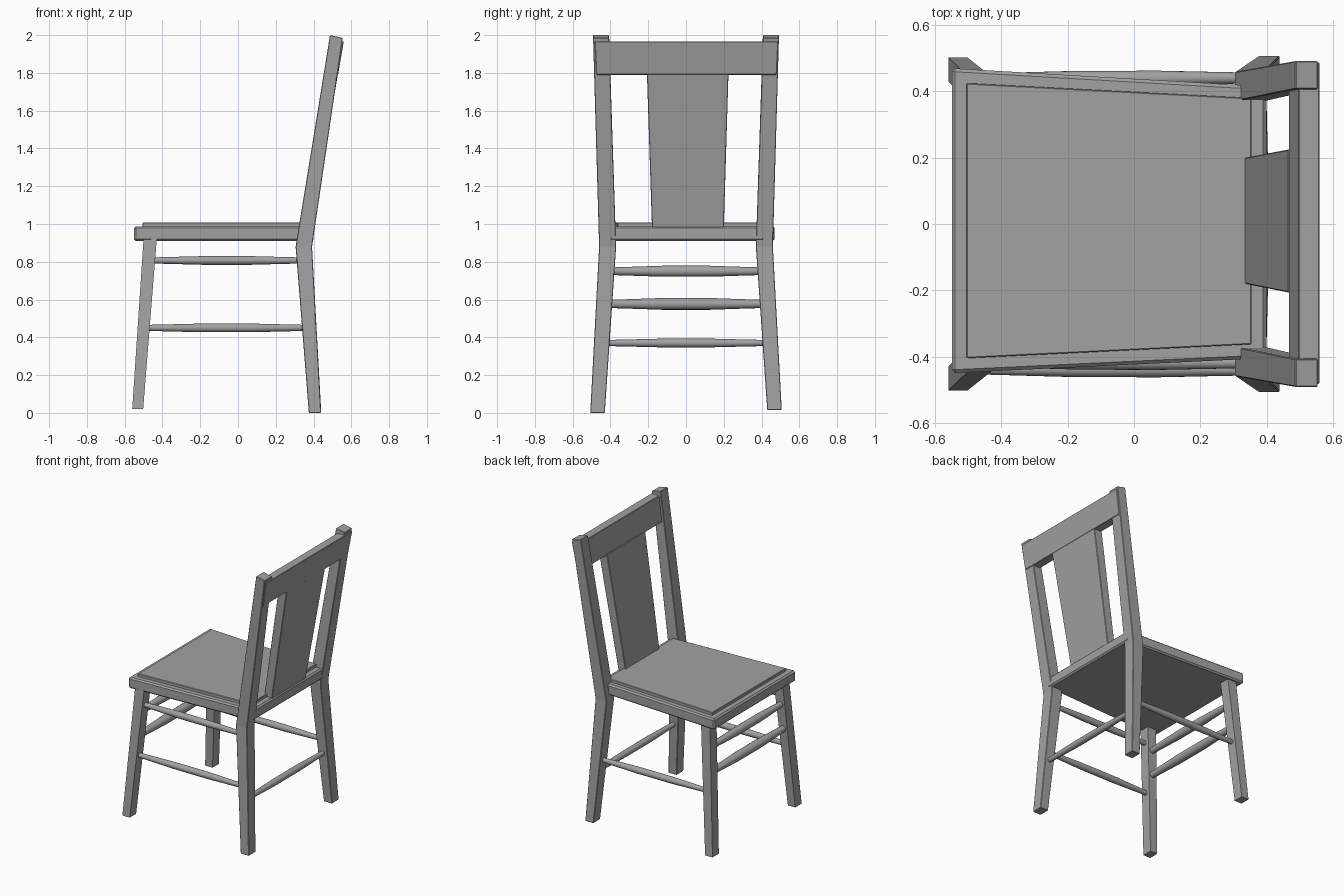
import bpy
import bmesh
import math
from mathutils import Vector

old = bpy.data.objects.get("Cube")
if old:
    bpy.data.objects.remove(old, do_unlink=True)

grey = bpy.data.materials.new("chair_grey")
grey.use_nodes = True
COLOR = (0.36, 0.36, 0.36, 1)
grey.diffuse_color = COLOR
grey.node_tree.nodes["Principled BSDF"].inputs["Base Color"].default_value = COLOR


def make_object(name, bm, bevel=0):
    bmesh.ops.recalc_face_normals(bm, faces=bm.faces)
    mesh = bpy.data.meshes.new(name)
    bm.to_mesh(mesh)
    bm.free()
    mesh.materials.append(grey)
    ob = bpy.data.objects.new(name, mesh)
    bpy.context.collection.objects.link(ob)
    if bevel:
        mod = ob.modifiers.new("soft_edges", "BEVEL")
        mod.width = bevel
        mod.segments = 1
    return ob


def skin(rings):
    """Join matching rings of points and cap both ends."""
    bm = bmesh.new()
    loops = [[bm.verts.new(p) for p in ring] for ring in rings]
    n = len(loops[0])
    for a, b in zip(loops, loops[1:]):
        for i in range(n):
            j = (i + 1) % n
            bm.faces.new((a[i], a[j], b[j], b[i]))
    bm.faces.new(loops[0])
    bm.faces.new(loops[-1])
    return bm


def post(name, side, sections, bevel=0):
    """Square post; sections are x front, x rear, y inner, y outer, z front, z rear."""
    rings = [[(x0, side * y0, z0), (x1, side * y0, z1),
              (x1, side * y1, z1), (x0, side * y1, z0)]
             for x0, x1, y0, y1, z0, z1 in sections]
    return make_object(name, skin(rings), bevel)


def slab(name, front, rear, z0, z1, bevel):
    """Tapered board; front and rear are x, y low, y high."""
    (xf, fl, fh), (xr, rl, rh) = front, rear
    rings = [[(xf, fl, z), (xr, rl, z), (xr, rh, z), (xf, fh, z)] for z in (z0, z1)]
    return make_object(name, skin(rings), bevel)


def leaning_board(name, low, high):
    """Board in the back; each end is x front, x rear, y low, y high, z."""
    rings = [[(x0, y0, z), (x1, y0, z), (x1, y1, z), (x0, y1, z)]
             for x0, x1, y0, y1, z in (low, high)]
    return make_object(name, skin(rings), 0.003)


def rung(name, start, end, radius):
    """Turned rung, thicker along its middle."""
    a, b = Vector(start), Vector(end)
    turn = (b - a).to_track_quat("Z", "Y")
    rings = []
    for t, r in ((0, 0.68), (0.12, 0.78), (0.35, 1), (0.65, 1), (0.88, 0.78), (1, 0.68)):
        ring = []
        for k in range(16):
            ang = math.tau * k / 16
            offset = Vector((math.cos(ang), math.sin(ang), 0)) * radius * r
            ring.append(a.lerp(b, t) + turn @ offset)
        rings.append(ring)
    ob = make_object(name, skin(rings))
    bpy.ops.object.select_all(action="DESELECT")
    ob.select_set(True)
    bpy.context.view_layer.objects.active = ob
    bpy.ops.object.shade_smooth_by_angle(angle=math.radians(40))


# Legs, with the rear pair rising into the back posts
for label, side, floor in (("left", 1, 0.015), ("right", -1, 0)):
    post("rear_post_" + label, side, [
        (0.375, 0.44, 0.43, 0.507, floor, floor),
        (0.305, 0.392, 0.37, 0.46, 0.88, 0.88),
        (0.487, 0.555, 0.407, 0.492, 2.0, 1.985)], 0.003)
    post("front_leg_" + label, side, [
        (-0.56, -0.502, 0.43, 0.502, 0.02, 0.02),
        (-0.50, -0.43, 0.37, 0.445, 0.92, 0.92)])

# Seat and the raised pad
slab("seat", (-0.55, -0.45, 0.47), (0.40, -0.405, 0.415), 0.91, 0.988, 0.01)
slab("seat_pad", (-0.505, -0.405, 0.425), (0.355, -0.363, 0.38), 0.98, 1.008, 0.003)

# Back splat and top rail
leaning_board("back_splat", (0.33, 0.392, -0.18, 0.20, 0.975),
              (0.465, 0.53, -0.207, 0.225, 1.80))
leaning_board("top_rail", (0.468, 0.53, -0.475, 0.48, 1.79),
              (0.497, 0.56, -0.483, 0.488, 1.967))


# Centre lines of the legs at a given height, used to seat the rungs
def front_leg_at(z, side):
    t = z / 0.92
    return (-0.532 + 0.067 * t, side * (0.467 - 0.06 * t), z)


def rear_leg_at(z, side):
    t = z / 0.88
    return (0.408 - 0.06 * t, side * (0.468 - 0.053 * t), z)


# Side rungs: an upper and lower one on the right, a lower one on the left
for name, z, side in (("side_rung_right_upper", 0.807, -1),
                      ("side_rung_right_lower", 0.45, -1),
                      ("side_rung_left_lower", 0.45, 1)):
    rung(name, front_leg_at(z, side), rear_leg_at(z, side), 0.023)

# Front and rear rungs
rung("front_rung_upper", front_leg_at(0.75, -1), front_leg_at(0.75, 1), 0.029)
rung("front_rung_lower", front_leg_at(0.577, -1), front_leg_at(0.577, 1), 0.031)
rung("rear_rung", rear_leg_at(0.37, -1), rear_leg_at(0.37, 1), 0.023)
